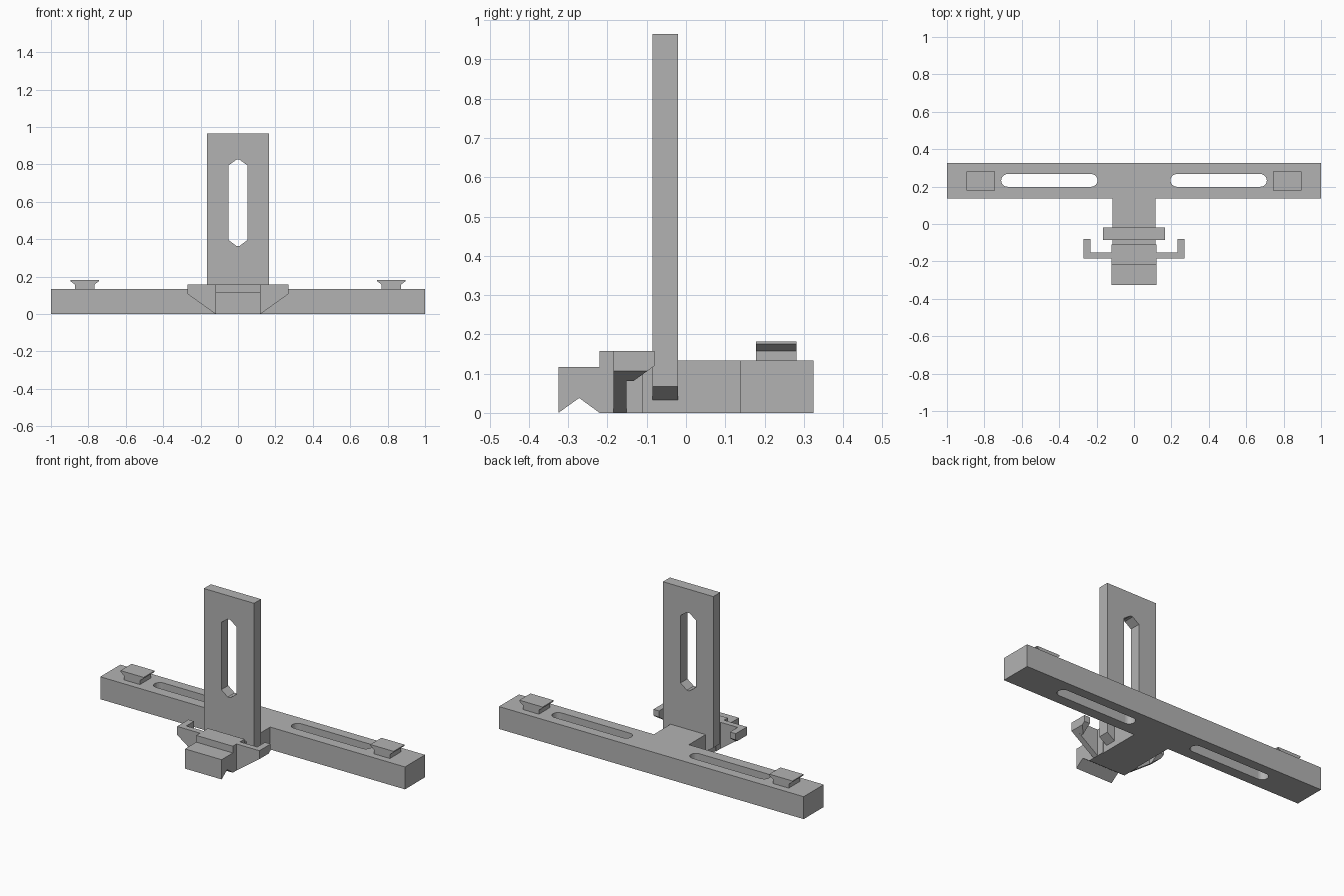
import bpy, bmesh, math
from mathutils import Vector

if "Cube" in bpy.data.objects:
    bpy.data.objects.remove(bpy.data.objects["Cube"])

grey = bpy.data.materials.new("light grey")
grey.diffuse_color = (0.45, 0.45, 0.45, 1)
grey.use_nodes = True
grey.node_tree.nodes["Principled BSDF"].inputs["Base Color"].default_value = grey.diffuse_color


def loft(name, ring_a, ring_b):
    """Solid between two matching rings of 3D points."""
    bm = bmesh.new()
    a = [bm.verts.new(p) for p in ring_a]
    b = [bm.verts.new(p) for p in ring_b]
    n = len(a)
    bm.faces.new(a)
    bm.faces.new(b[::-1])
    for i in range(n):
        j = (i + 1) % n
        bm.faces.new((a[j], a[i], b[i], b[j]))
    bmesh.ops.recalc_face_normals(bm, faces=bm.faces)
    mesh = bpy.data.meshes.new(name)
    bm.to_mesh(mesh)
    bm.free()
    mesh.materials.append(grey)
    obj = bpy.data.objects.new(name, mesh)
    bpy.context.collection.objects.link(obj)
    return obj


def prism(name, profile, axis, lo, hi):
    """Extrude a 2D profile along axis 0, 1 or 2 from lo to hi."""
    def ring(d):
        pts = []
        for p in profile:
            q = list(p)
            q.insert(axis, d)
            pts.append(Vector(q))
        return pts
    return loft(name, ring(lo), ring(hi))


def rect(x0, x1, y0, y1):
    return [(x0, y0), (x1, y0), (x1, y1), (x0, y1)]


def cut(obj, cutter):
    cutter.hide_render = True
    mod = obj.modifiers.new("slot", "BOOLEAN")
    mod.operation = "DIFFERENCE"
    mod.solver = "EXACT"
    mod.object = cutter
    bpy.context.view_layer.objects.active = obj
    bpy.ops.object.modifier_apply(modifier=mod.name)
    bpy.data.objects.remove(cutter)


# Cross bar and stem in one T-shaped solid
body = prism("cross_bar", [(-1, 0.325), (-1, 0.137), (-0.115, 0.137), (-0.115, -0.11),
                           (0.115, -0.11), (0.115, 0.137), (1, 0.137), (1, 0.325)],
             2, 0, 0.133)

# Rounded slots through the bar
R, YC = 0.034, 0.233
for s in (-1, 1):
    slot = []
    for cx, start in ((0.71 - R, -90), (0.195 + R, 90)):
        for k in range(13):
            t = math.radians(start + k * 15)
            slot.append((s * (cx + R * math.cos(t)), YC + R * math.sin(t)))
    cut(body, prism("slot_cutter", slot, 2, -0.1, 0.3))

# Upright plate with chamfered foot and pointed slot
plate = prism("upright_plate", [(-0.165, 0.965), (-0.165, 0.067), (-0.115, 0.033),
                                (0.115, 0.033), (0.165, 0.067), (0.165, 0.965)],
              1, -0.085, -0.02)
cut(plate, prism("plate_cutter", [(-0.05, 0.395), (-0.008, 0.363), (0.008, 0.363),
                                  (0.05, 0.395), (0.05, 0.795), (0.008, 0.825),
                                  (-0.008, 0.825), (-0.05, 0.795)], 1, -0.2, 0.1))

# Front block with stepped top and notched underside
prism("front_block", [(-0.325, 0), (-0.325, 0.117), (-0.22, 0.117), (-0.22, 0.157),
                      (-0.11, 0.157), (-0.11, 0), (-0.22, 0), (-0.272, 0.038)],
      0, -0.12, 0.12)

for s, side in ((-1, "left"), (1, "right")):
    # Side arm with sloping underside
    prism(side + "_arm", [(s * 0.12, 0), (s * 0.27, 0.107), (s * 0.27, 0.157),
                          (s * 0.12, 0.157)], 1, -0.185, -0.152)

    # Hook finger turned back towards the plate
    def finger(x, y, z):
        return [(s * x, -0.152, 0.157), (s * x, -0.08, 0.157), (s * x, -0.08, 0.12),
                (s * x, y, z), (s * x, -0.152, z)]
    loft(side + "_hook", finger(0.233, -0.134, 0.081), finger(0.27, -0.098, 0.107))

    # Flared cleat on top of the bar
    c = s * 0.82
    prism(side + "_cleat", [(c - 0.052, 0.133), (c + 0.052, 0.133), (c + 0.052, 0.157),
                            (c + 0.076, 0.175), (c + 0.076, 0.182), (c - 0.076, 0.182),
                            (c - 0.076, 0.175), (c - 0.052, 0.157)], 1, 0.178, 0.282)
